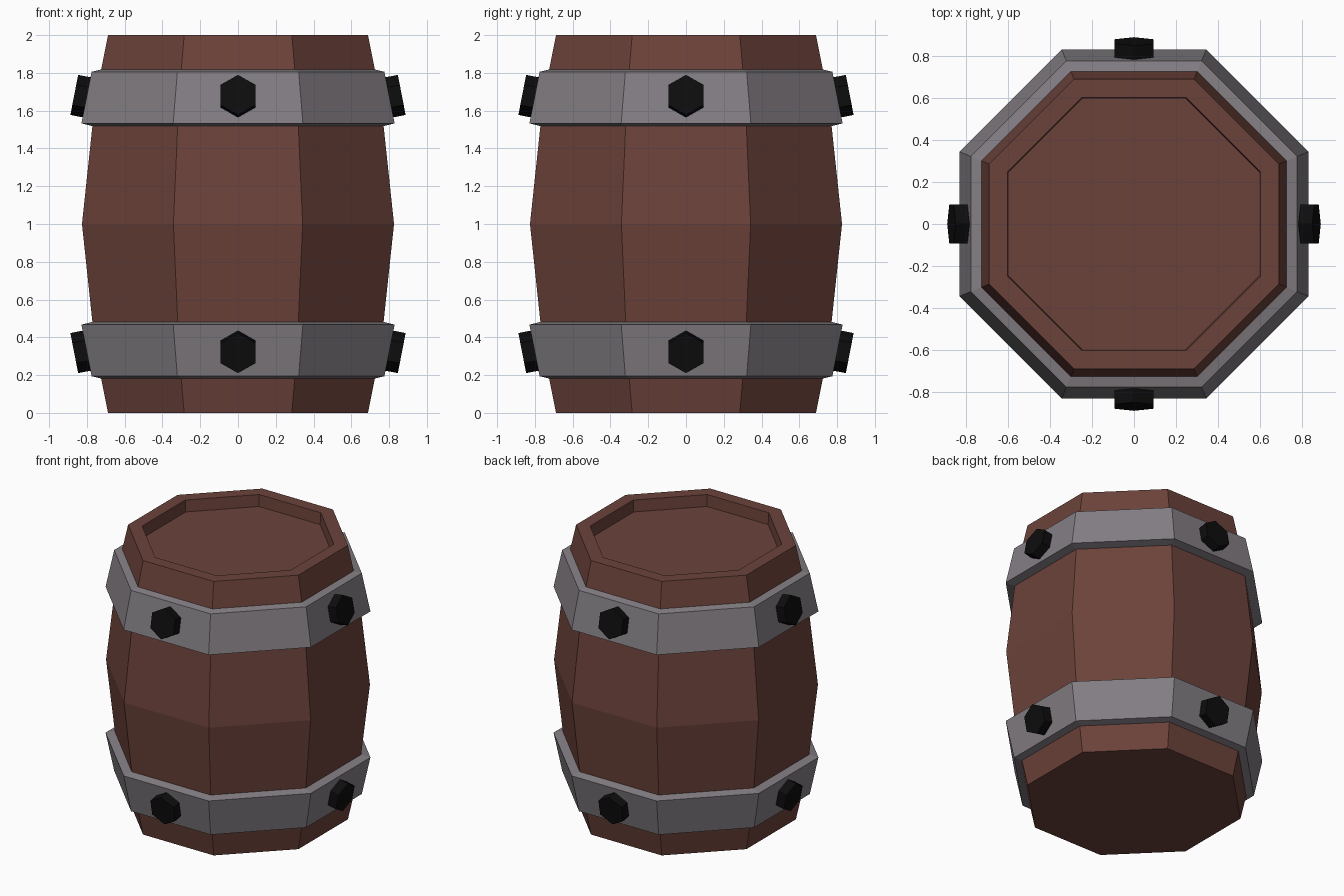
import bpy, bmesh, math
from mathutils import Matrix, Vector

if "Cube" in bpy.data.objects:
    bpy.data.objects.remove(bpy.data.objects["Cube"])


def material(name, rgb):
    m = bpy.data.materials.new(name)
    m.diffuse_color = (*rgb, 1)
    m.use_nodes = True
    m.node_tree.nodes["Principled BSDF"].inputs["Base Color"].default_value = m.diffuse_color
    return m


WOOD = material("dark red wood", (0.150, 0.055, 0.043))
IRON = material("grey iron", (0.228, 0.208, 0.228))
BLACK = material("black metal", (0.004, 0.004, 0.004))


def finish(bm, name, mat):
    bmesh.ops.recalc_face_normals(bm, faces=bm.faces)
    me = bpy.data.meshes.new(name)
    bm.to_mesh(me)
    bm.free()
    me.materials.append(mat)
    ob = bpy.data.objects.new(name, me)
    bpy.context.collection.objects.link(ob)
    return ob


def lathe8(name, profile, mat, closed):
    """Octagonal lathe; profile holds (distance to flat side, z)."""
    bm = bmesh.new()
    rings = []
    for a, z in profile:
        r = a / math.cos(math.pi / 8)
        rings.append([bm.verts.new((r * math.cos((i + 0.5) * math.pi / 4),
                                    r * math.sin((i + 0.5) * math.pi / 4), z))
                      for i in range(8)])
    pairs = list(zip(rings, rings[1:]))
    if closed:
        pairs.append((rings[-1], rings[0]))
    else:
        bm.faces.new(rings[0])
        bm.faces.new(rings[-1])
    for lo, hi in pairs:
        for i in range(8):
            j = (i + 1) % 8
            bm.faces.new((lo[i], lo[j], hi[j], hi[i]))
    return finish(bm, name, mat)


# Barrel body with recessed lid
lathe8("barrel_body", [(0.688, 0), (0.755, 0.333), (0.826, 1), (0.755, 1.667),
                       (0.688, 2), (0.60, 2), (0.595, 1.915)], WOOD, False)

# Iron hoops, the lower one mirrored about mid height
hoop = [(0.765, 1.517), (0.829, 1.533), (0.775, 1.806), (0.715, 1.82)]
lathe8("upper_hoop", hoop, IRON, True)
lathe8("lower_hoop", [(a, 2 - z) for a, z in hoop], IRON, True)

# Hexagonal bolts on the four main sides, tilted with the hoop faces
TILT = math.radians(11)
for level, sign in (("upper", 1), ("lower", -1)):
    for k, side in enumerate(("right", "back", "left", "front")):
        bm = bmesh.new()
        bmesh.ops.create_cone(bm, cap_ends=True, segments=6,
                              radius1=0.108, radius2=0.108, depth=0.12)
        # put one corner of the hexagon on top, axis along +x
        corner = max(bm.verts, key=lambda v: v.co.x).co
        spin = Matrix.Rotation(math.pi - math.atan2(corner.y, corner.x), 4, 'Z')
        lay = Matrix.Rotation(math.pi / 2, 4, 'Y')
        tilt = Matrix.Rotation(-sign * TILT, 4, 'Y')
        move = Matrix.Translation(Vector((0.808, 0, 1 + sign * 0.672)))
        turn = Matrix.Rotation(k * math.pi / 2, 4, 'Z')
        bmesh.ops.transform(bm, matrix=turn @ move @ tilt @ lay @ spin, verts=bm.verts)
        finish(bm, f"{level}_{side}_bolt", BLACK)
